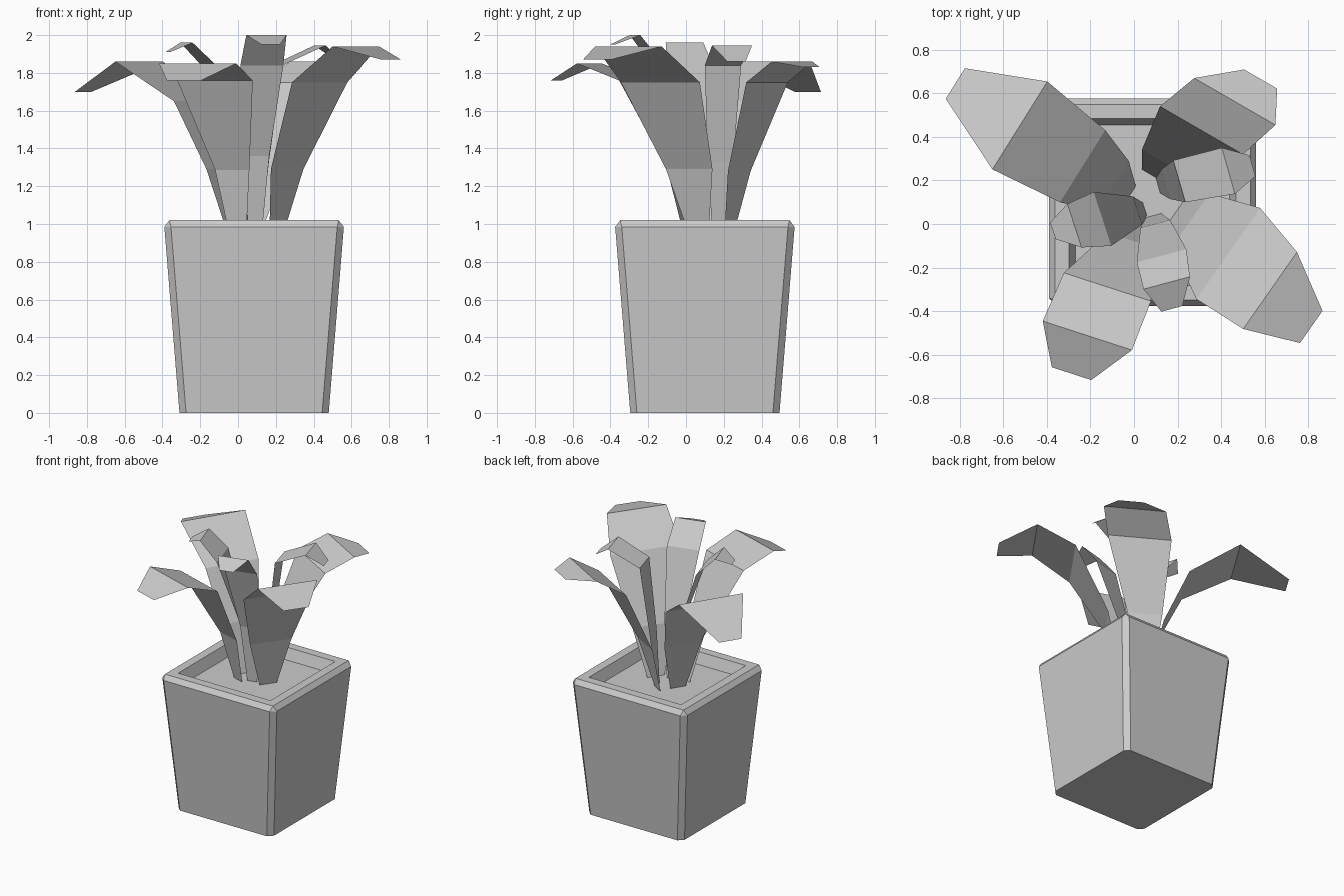
import bpy
from math import radians, cos, sin
import bmesh
from mathutils import Vector

if "Cube" in bpy.data.objects:
    bpy.data.objects.remove(bpy.data.objects["Cube"])

POT_X, POT_Y = 0.085, 0.10
SOIL_Z = 0.94


def make_object(name, bm):
    mesh = bpy.data.meshes.new(name)
    bm.to_mesh(mesh)
    bm.free()
    obj = bpy.data.objects.new(name, mesh)
    bpy.context.collection.objects.link(obj)
    return obj


def square_ring(bm, half, cut, z):
    """Square loop with cut corners, counter-clockwise."""
    h, k = half, half - cut
    pts = [(k, -h), (h, -k), (h, k), (k, h), (-k, h), (-h, k), (-h, -k), (-k, -h)]
    return [bm.verts.new((POT_X + x, POT_Y + y, z)) for x, y in pts]


def lofted(name, rings, cap_bottom=True):
    bm = bmesh.new()
    loops = [square_ring(bm, *r) for r in rings]
    for a, b in zip(loops, loops[1:]):
        for i in range(8):
            j = (i + 1) % 8
            bm.faces.new((a[i], a[j], b[j], b[i]))
    if cap_bottom:
        bm.faces.new(loops[0][::-1])
    bm.faces.new(loops[-1])
    bmesh.ops.remove_doubles(bm, verts=bm.verts, dist=0.0005)
    return make_object(name, bm)


def leaf(name, base, heading, edge_angle, base_width, stations):
    """Folded strip: stations are (distance from base, height, width)."""
    out = Vector((cos(radians(heading)), sin(radians(heading)), 0))
    side = Vector((cos(radians(edge_angle)), sin(radians(edge_angle)), 0))
    bm = bmesh.new()
    prev = None
    for d, z, w in [(0, SOIL_Z - 0.01, base_width)] + stations:
        c = Vector((base[0], base[1], z)) + out * d
        pair = [bm.verts.new(c - side * w / 2), bm.verts.new(c + side * w / 2)]
        if prev:
            bm.faces.new((prev[0], prev[1], pair[1], pair[0]))
        prev = pair
    return make_object(name, bm)


# Tapered pot: chamfered corners and rim, sunken soil bed
lofted("pot", [
    (0.395, 0.035, 0.0),
    (0.475, 0.035, 0.985),
    (0.448, 0.0, 1.02),
    (0.383, 0.0, 1.02),
    (0.353, 0.0, SOIL_Z),
])

# Four large outer leaves
leaf("large_leaf_front_right", (0.20, 0.07), -41.5, 55, 0.12,
     [(0.08, 1.29, 0.30), (0.31, 1.75, 0.51), (0.566, 1.94, 0.43), (0.818, 1.87, 0.18)])
leaf("large_leaf_back_left", (-0.02, 0.125), 147, 58, 0.11,
     [(0.09, 1.29, 0.27), (0.257, 1.65, 0.39), (0.60, 1.86, 0.475), (0.953, 1.70, 0.165)])
leaf("large_leaf_front_left", (0.0, 0.005), 247.5, -18, 0.09,
     [(0.08, 1.285, 0.19), (0.318, 1.76, 0.42), (0.559, 1.85, 0.43), (0.748, 1.76, 0.19)])
leaf("large_leaf_back_right", (0.075, 0.225), 41, -30, 0.09,
     [(0.087, 1.28, 0.24), (0.311, 1.75, 0.44), (0.513, 1.86, 0.43), (0.67, 1.83, 0.175)])

# Three small inner leaves
leaf("small_leaf_front", (0.09, 0.04), -79, 15, 0.07,
     [(0.04, 1.36, 0.14), (0.189, 1.84, 0.235), (0.316, 2.0, 0.22), (0.437, 1.95, 0.10)])
leaf("small_leaf_left", (0.05, 0.07), 193.5, -72, 0.06,
     [(0.035, 1.33, 0.136), (0.20, 1.83, 0.26), (0.332, 1.96, 0.21), (0.434, 1.91, 0.08)])
leaf("small_leaf_right", (0.11, 0.175), 12, -74, 0.07,
     [(0.035, 1.33, 0.14), (0.10, 1.84, 0.20), (0.33, 1.945, 0.22), (0.443, 1.86, 0.10)])
